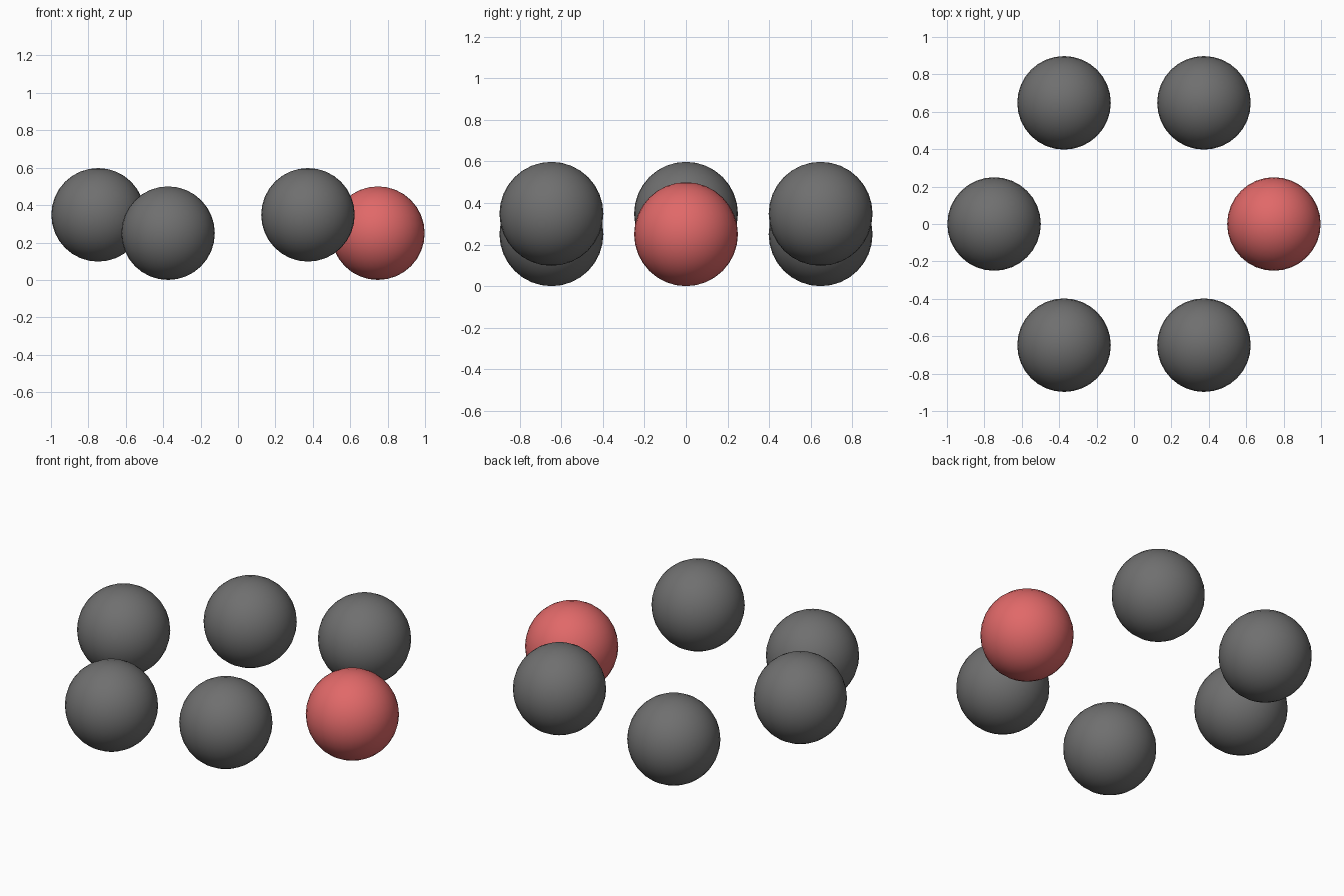
import bpy
from math import cos, sin, pi

cube = bpy.data.objects.get("Cube")
if cube:
    bpy.data.objects.remove(cube, do_unlink=True)


def make_material(name, color):
    mat = bpy.data.materials.new(name)
    mat.use_nodes = True
    mat.diffuse_color = color
    mat.node_tree.nodes["Principled BSDF"].inputs["Base Color"].default_value = color
    return mat


grey = make_material("dark grey", (0.16, 0.16, 0.16, 1))
red = make_material("soft red", (0.75, 0.14, 0.14, 1))

RADIUS = 0.25
RING = 0.748
LOW, HIGH = 0.25, 0.348

# Puckered ring of six balls, alternating low and high; the +x ball is red
for i in range(6):
    angle = i * pi / 3
    height = HIGH if i % 2 else LOW
    bpy.ops.mesh.primitive_uv_sphere_add(
        segments=32, ring_count=16, radius=RADIUS,
        location=(RING * cos(angle), RING * sin(angle), height))
    ball = bpy.context.object
    ball.name = f"grey_ball_{i}" if i else "red_ball"
    ball.data.materials.append(grey if i else red)
    bpy.ops.object.shade_smooth()
